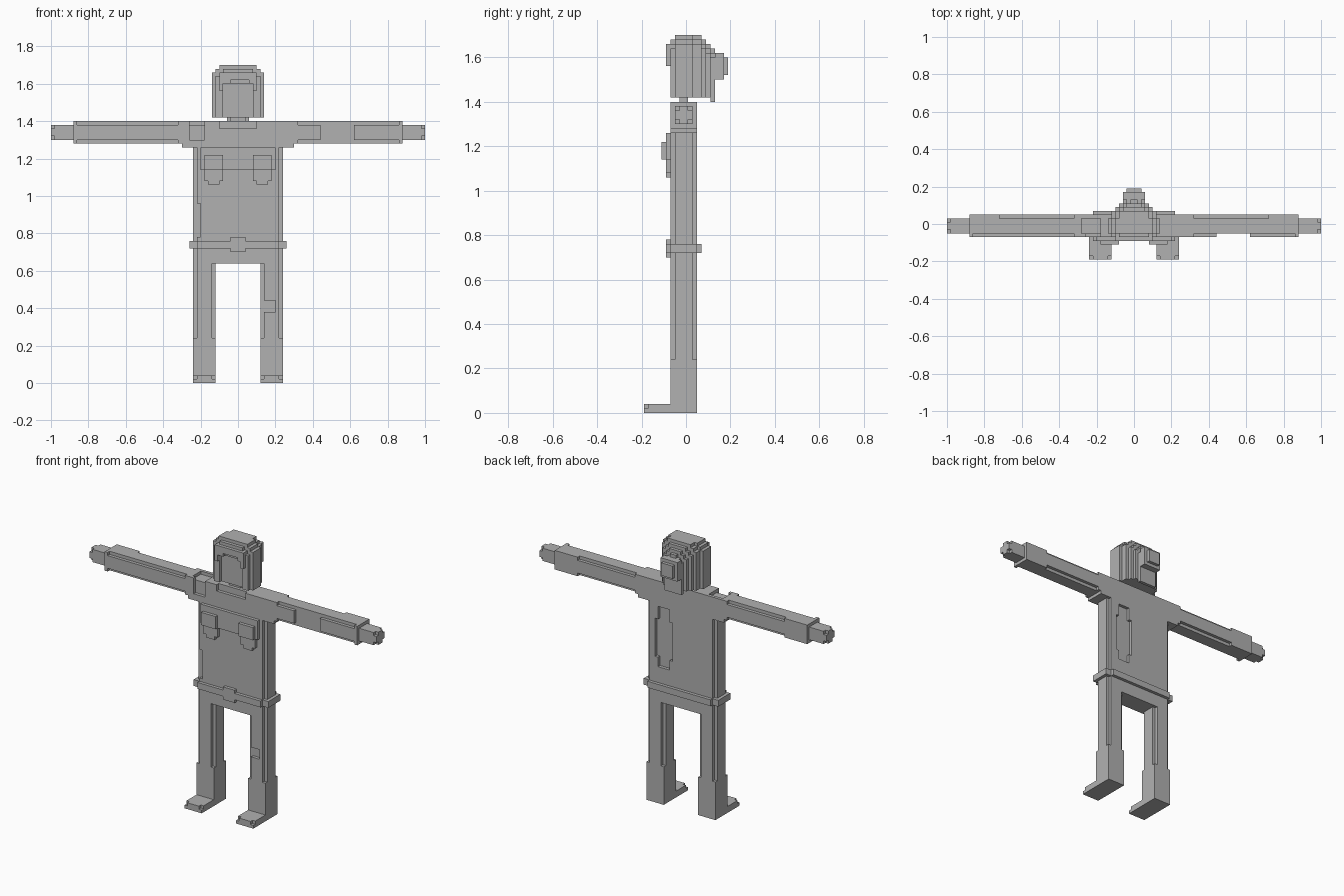
import bpy
import bmesh
from mathutils import Vector

cube = bpy.data.objects.get("Cube")
if cube:
    bpy.data.objects.remove(cube, do_unlink=True)

UNIT = 0.02                       # size of one block
OFFSET = Vector((0, 0.5, 0))      # block grid is half a step off centre in depth
owner = {}                        # block position -> part name


def cells(xs, ys, zs):
    return [(x, y, z) for x in range(*xs) for y in range(*ys) for z in range(*zs)]


def fill(part, xs, ys, zs):
    for cell in cells(xs, ys, zs):
        owner.setdefault(cell, part)


def cut(xs, ys, zs):
    for cell in cells(xs, ys, zs):
        owner.pop(cell, None)


def flip(xs):
    return (-xs[1], -xs[0])


def fill_pair(part, xs, ys, zs):
    fill("left_" + part, xs, ys, zs)
    fill("right_" + part, flip(xs), ys, zs)


def cut_pair(xs, ys, zs):
    cut(xs, ys, zs)
    cut(flip(xs), ys, zs)


FRONT, BACK = (-4, -3), (1, 2)    # outermost body layers
DEPTH = (-4, 2)

# Torso, legs and arms
fill("torso", (-12, 12), DEPTH, (32, 70))
fill_pair("leg", (6, 12), DEPTH, (0, 32))
fill_pair("arm", (12, 44), DEPTH, (64, 70))
fill_pair("armpit", (12, 15), DEPTH, (63, 64))

# Stepped edges along the body, legs and arms
for layer in (FRONT, BACK):
    cut_pair((11, 12), layer, (12, 63))
    cut_pair((6, 7), layer, (12, 32))
    reach = 43 if layer == FRONT else 36
    for edge in ((64, 65), (69, 70)):
        cut_pair((16, reach), layer, edge)

# Shallow worn patches: collar, waist, shoulder, forearm, shin, back
cut((-5, 5), FRONT, (68, 70))
cut((-12, -10), FRONT, (39, 48))
cut((-13, -9), FRONT, (65, 70))
cut((-14, -9), (-3, 1), (69, 70))
cut((22, 31), FRONT, (65, 70))
cut((6, 10), FRONT, (19, 22))
cut((3, 9), BACK, (46, 58))
cut((4, 8), BACK, (43, 62))

# Feet with notched toes
fill_pair("foot", (6, 12), (-10, -4), (0, 2))
for toe in ((6, 7), (11, 12)):
    cut_pair(toe, (-10, -9), (1, 2))

# Hands with notched fingertips
fill_pair("hand", (44, 50), (-3, 1), (65, 69))
for y in ((-3, -2), (0, 1)):
    for z in ((65, 66), (68, 69)):
        cut_pair((49, 50), y, z)

# Belt and buckle
fill("belt", (-13, 13), (-4, 2), (36, 38))
fill("belt", (-12, 12), (-5, 3), (36, 38))
for y in ((-5, -4), (2, 3)):
    cut_pair((11, 12), y, (36, 38))
fill("buckle", (-2, 2), (-5, -4), (35, 39))

# Chest yoke and hanging pockets
fill("chest_yoke", (-10, 10), (-5, -4), (57, 63))
fill_pair("pocket", (4, 9), (-6, -5), (57, 61))
fill_pair("pocket", (4, 9), (-5, -4), (54, 57))
fill_pair("pocket", (5, 8), (-5, -4), (53, 54))

# Neck
fill("neck", (-2, 2), (-2, 0), (70, 72))


def head_slab(ys, width, bottom, top):
    """One depth slice of the head with a stepped, rounded top."""
    for step in range(3):
        half = width - step
        fill("head", (-half, half), ys, (bottom, top - 2 + step))


# Head, shrinking in steps towards the back
head_slab((-4, -3), 6, 71, 84)
head_slab((-3, 1), 7, 71, 85)
head_slab((1, 3), 6, 71, 85)
head_slab((3, 4), 5, 71, 84)
head_slab((4, 5), 4, 71, 83)
head_slab((5, 6), 3, 70, 82)

# Face opening and fringe
cut((-4, 4), FRONT, (71, 80))
fill("fringe", (-5, 5), (-5, -4), (78, 83))
cut((-4, 4), (-5, -4), (78, 80))
cut((-2, 3), (-5, -4), (80, 81))

# Hair bun
fill("hair_bun", (-3, 3), (6, 8), (75, 81))
fill("hair_bun", (-2, 2), (8, 9), (76, 80))

# Single flat colour
grey = bpy.data.materials.new("plain_grey")
grey.use_nodes = True
colour = (0.44, 0.44, 0.44, 1)
grey.diffuse_color = colour
grey.node_tree.nodes["Principled BSDF"].inputs["Base Color"].default_value = colour


def build(part):
    """Make one part from the exposed sides of its blocks."""
    bm = bmesh.new()
    corners = {}

    def vert(p):
        key = tuple(round(c) for c in p)
        if key not in corners:
            corners[key] = bm.verts.new((Vector(key) + OFFSET) * UNIT)
        return corners[key]

    for cell in [c for c in owner if owner[c] == part]:
        base = Vector(cell)
        for axis in range(3):
            u, v, n = Vector(), Vector(), Vector()
            n[axis] = u[(axis + 1) % 3] = v[(axis + 2) % 3] = 1
            for side in (-1, 1):
                if tuple(round(c) for c in base + n * side) in owner:
                    continue
                start = base + n if side > 0 else base
                ring = [start, start + u, start + u + v, start + v]
                if side < 0:
                    ring.reverse()
                bm.faces.new([vert(p) for p in ring])
    bmesh.ops.dissolve_limit(bm, angle_limit=0.01, verts=bm.verts, edges=bm.edges)
    mesh = bpy.data.meshes.new(part)
    bm.to_mesh(mesh)
    bm.free()
    mesh.materials.append(grey)
    obj = bpy.data.objects.new(part, mesh)
    bpy.context.collection.objects.link(obj)


for name in sorted(set(owner.values())):
    build(name)
